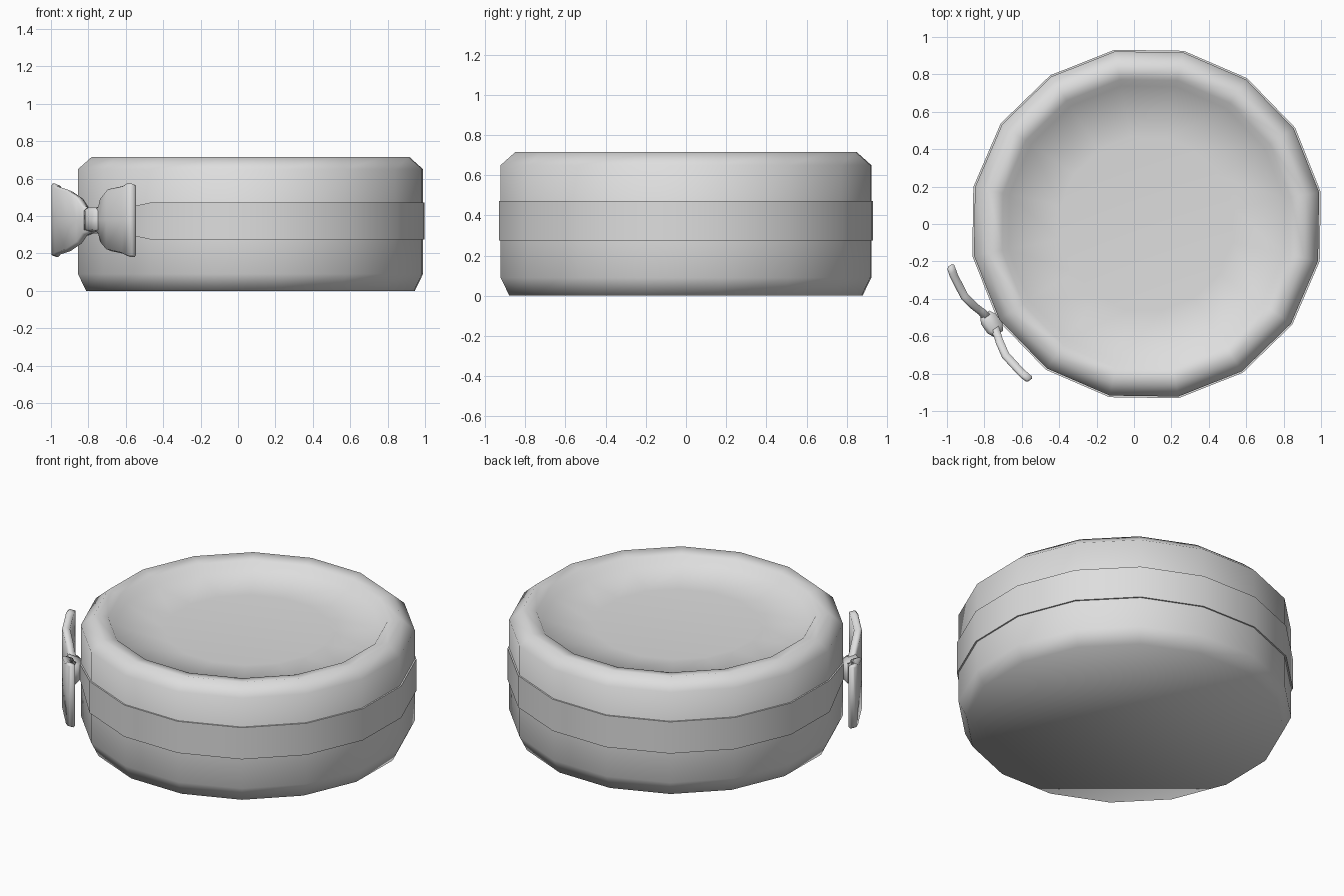
import bpy, bmesh, math
from mathutils import Vector

cube = bpy.data.objects.get("Cube")
if cube:
    bpy.data.objects.remove(cube, do_unlink=True)

SIDES = 16
TURN = math.radians(10.4)
CENTRE = Vector((0.067, 0, 0))

grey = bpy.data.materials.new("light grey")
grey.use_nodes = True
grey.diffuse_color = (0.73, 0.73, 0.73, 1)
grey.node_tree.nodes["Principled BSDF"].inputs["Base Color"].default_value = (0.73, 0.73, 0.73, 1)


def loft(name, rings, angle, closed=False):
    """Skin a list of vertex rings; cap the ends unless the rings form a loop."""
    bm = bmesh.new()
    loops = [[bm.verts.new(p) for p in ring] for ring in rings]
    pairs = list(zip(loops, loops[1:]))
    if closed:
        pairs.append((loops[-1], loops[0]))
    for a, b in pairs:
        for i in range(len(a)):
            j = (i + 1) % len(a)
            bm.faces.new((a[i], a[j], b[j], b[i]))
    if not closed:
        bm.faces.new(loops[0][::-1])
        bm.faces.new(loops[-1])
    bmesh.ops.recalc_face_normals(bm, faces=bm.faces)
    mesh = bpy.data.meshes.new(name)
    bm.to_mesh(mesh)
    bm.free()
    mesh.materials.append(grey)
    obj = bpy.data.objects.new(name, mesh)
    bpy.context.collection.objects.link(obj)
    bpy.ops.object.select_all(action='DESELECT')
    obj.select_set(True)
    bpy.context.view_layer.objects.active = obj
    bpy.ops.object.shade_smooth_by_angle(angle=math.radians(angle))
    return obj


def ring(r, z):
    return [CENTRE + Vector((r * math.cos(TURN + math.tau * i / SIDES),
                             r * math.sin(TURN + math.tau * i / SIDES), z))
            for i in range(SIDES)]


# Cushion: rounded drum with a shallow dished top
profile = [(0.894, 0), (0.938, 0.09), (0.938, 0.65), (0.864, 0.715),
           (0.785, 0.702), (0.75, 0.655), (0.47, 0.635)]
loft("cushion", [ring(r, z) for r, z in profile], 180)

# Ribbon band, pinched at the corner behind the bow
MID = 0.373
band = loft("ribbon_band", [ring(0.93, MID - 0.098), ring(0.947, MID - 0.098),
                            ring(0.947, MID + 0.098), ring(0.93, MID + 0.098)], 40, True)
out = Vector((-0.82, -0.572, 0)).normalized()
for v in band.data.vertices:
    flat = Vector((v.co.x, v.co.y, 0)) - CENTRE
    if flat.normalized().dot(out) > 0.97:
        v.co.z = MID + (v.co.z - MID) * 0.45

# Bow: two flared wings and a knot, lofted along the tangent
along = Vector((-out.y, out.x, 0))
bow_centre = Vector((-0.773, -0.53, MID + 0.004))


def section(t, offset, depth, height):
    """Slab section with rounded top and bottom, at distance t along the bow."""
    c = bow_centre + along * t + out * offset
    tip = height - 0.5 * depth
    half = [(depth, -tip), (depth, 0), (depth, tip), (0.5 * depth, height)]
    pts = half + [(-x, -z) for x, z in half]
    return [c + out * x + Vector((0, 0, z)) for x, z in pts]


wing = [(0.03, -0.008, 0.024, 0.065), (0.075, 0, 0.022, 0.08), (0.11, 0.012, 0.022, 0.125),
        (0.19, 0.028, 0.022, 0.165), (0.31, 0.012, 0.022, 0.183), (0.335, 0.006, 0.023, 0.196),
        (0.365, -0.002, 0.022, 0.197), (0.374, -0.004, 0.012, 0.19)]
for name, side in (("bow_wing_left", 1), ("bow_wing_right", -1)):
    loft(name, [section(t * side, o, d, h) for t, o, d, h in wing], 180)

knot = [(-0.055, 0.03, 0.066), (-0.02, 0.048, 0.072), (0.04, 0.048, 0.072), (0.075, 0.03, 0.066)]
loft("bow_knot", [section(t, -0.008, d, h) for t, d, h in knot], 180)
